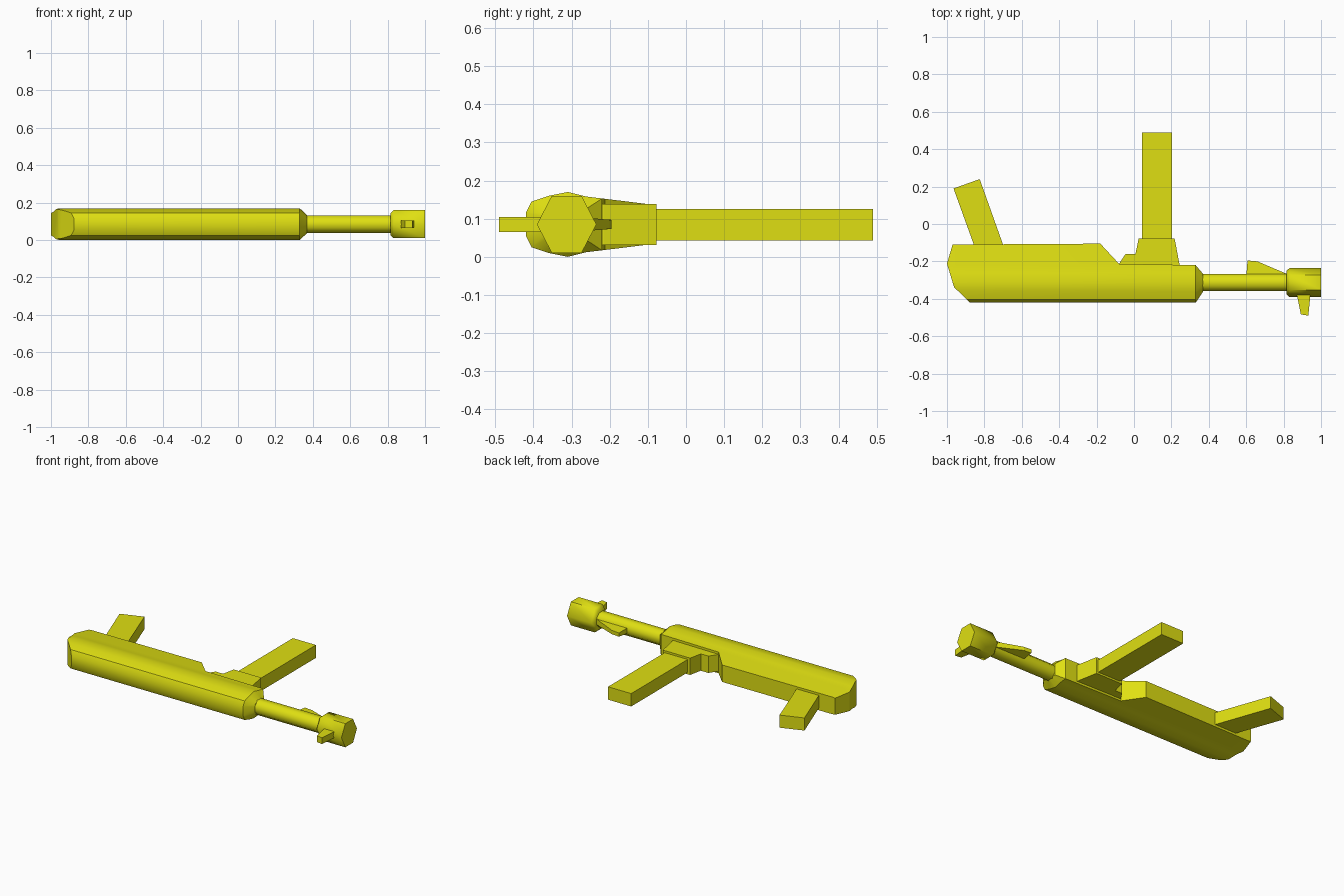
import bpy, bmesh, math

if "Cube" in bpy.data.objects:
    bpy.data.objects.remove(bpy.data.objects["Cube"])

yellow = bpy.data.materials.new("bright_yellow")
yellow.diffuse_color = (0.74, 0.74, 0.006, 1)
yellow.use_nodes = True
yellow.node_tree.nodes["Principled BSDF"].inputs["Base Color"].default_value = yellow.diffuse_color
CY, CZ = -0.313, 0.09        # bore axis


def loft(name, rings, smooth=None):
    """Skin equal-length point rings and cap both ends."""
    bm = bmesh.new()
    vs = [[bm.verts.new(p) for p in r] for r in rings]
    n = len(vs[0])
    for a, b in zip(vs, vs[1:]):
        for i in range(n):
            j = (i + 1) % n
            bm.faces.new((a[i], a[j], b[j], b[i]))
    bm.faces.new(vs[0][::-1])
    bm.faces.new(vs[-1])
    bmesh.ops.recalc_face_normals(bm, faces=bm.faces[:])
    me = bpy.data.meshes.new(name)
    bm.to_mesh(me)
    bm.free()
    me.materials.append(yellow)
    ob = bpy.data.objects.new(name, me)
    bpy.context.collection.objects.link(ob)
    if smooth:
        shade(ob, smooth)
    return ob


def shade(ob, angle):
    bpy.ops.object.select_all(action='DESELECT')
    ob.select_set(True)
    bpy.context.view_layer.objects.active = ob
    bpy.ops.object.shade_smooth_by_angle(angle=math.radians(angle))


def plate(name, outline, z0, z1):
    """Extrude an (x, y) outline between two heights."""
    return loft(name, [[(x, y, z) for x, y in outline] for z in (z0, z1)])


def tube(name, sides, stations, phase=0):
    """Round part along x; stations are (x, radius_y, radius_z)."""
    angles = [phase + 2 * math.pi * i / sides for i in range(sides)]
    return loft(name, [[(x, CY + ry * math.cos(a), CZ + rz * math.sin(a))
                        for a in angles] for x, ry, rz in stations], 62)


# Receiver: faceted section run along x, then trimmed to the side outline
half = [(-0.42, 0.03), (-0.405, 0.06), (-0.36, 0.075), (-0.31, 0.085),
        (-0.262, 0.073), (-0.22, 0.068), (-0.09, 0.052)]
section = [(y, CZ + h) for y, h in half] + [(y, CZ - h) for y, h in reversed(half)]


def body_ring(x, sy, sz):
    return [(x, CY + (y - CY) * sy, CZ + (z - CZ) * sz) for y, z in section]


receiver = loft("receiver", [body_ring(-1.0, 1, 0.9), body_ring(-0.95, 1, 1),
                             body_ring(0.33, 1, 1), body_ring(0.37, 0.45, 0.55)])
trim = plate("receiver_trim", [
    (-1.0, -0.212), (-0.97, -0.11), (-0.18, -0.105), (-0.08, -0.213),
    (0.33, -0.22), (0.372, -0.27), (0.372, -0.37), (0.33, -0.43),
    (0.33, -0.4205), (-0.876, -0.4205), (-0.962, -0.338)], -0.1, 0.3)
mod = receiver.modifiers.new("trim", 'BOOLEAN')
mod.operation, mod.solver, mod.object = 'INTERSECT', 'EXACT', trim
bpy.context.view_layer.objects.active = receiver
bpy.ops.object.modifier_apply(modifier="trim")
bpy.data.objects.remove(trim)
shade(receiver, 30)

# Barrel and hexagonal muzzle
tube("barrel", 8, [(0.34, 0.05, 0.05), (0.84, 0.05, 0.05)], math.pi / 8)
tube("muzzle", 6, [(0.815, 0.062, 0.068), (0.832, 0.078, 0.0866), (1.0, 0.078, 0.0866)])

# Sight under the muzzle
plate("front_sight", [(0.87, -0.37), (0.873, -0.39), (0.892, -0.483),
                      (0.932, -0.49), (0.942, -0.39), (0.942, -0.37)], 0.07, 0.11)

# Tapered fin on the barrel
fin = [(0.6, -0.285), (0.607, -0.195), (0.66, -0.2), (0.82, -0.268), (0.82, -0.285)]
loft("barrel_fin", [[(x, y, CZ + s * (0.012 if y > -0.21 else 0.018))
                     for x, y in fin] for s in (-1, 1)])

# Magazine housing and magazine
plate("magazine_housing", [
    (-0.08, -0.28), (-0.08, -0.213), (-0.045, -0.16), (0.008, -0.16), (0.025, -0.077),
    (0.217, -0.077), (0.243, -0.215), (0.243, -0.28)], 0.036, 0.143)
plate("magazine", [(0.042, -0.1), (0.204, -0.1), (0.204, 0.49), (0.042, 0.49)],
      0.048, 0.13)

# Angled grip
plate("grip", [(-0.842, -0.15), (-0.686, -0.15), (-0.825, 0.24), (-0.965, 0.19)],
      0.05, 0.13)

# Rest the lowest point on the ground
for ob in bpy.data.objects:
    ob.location.z -= 0.005
